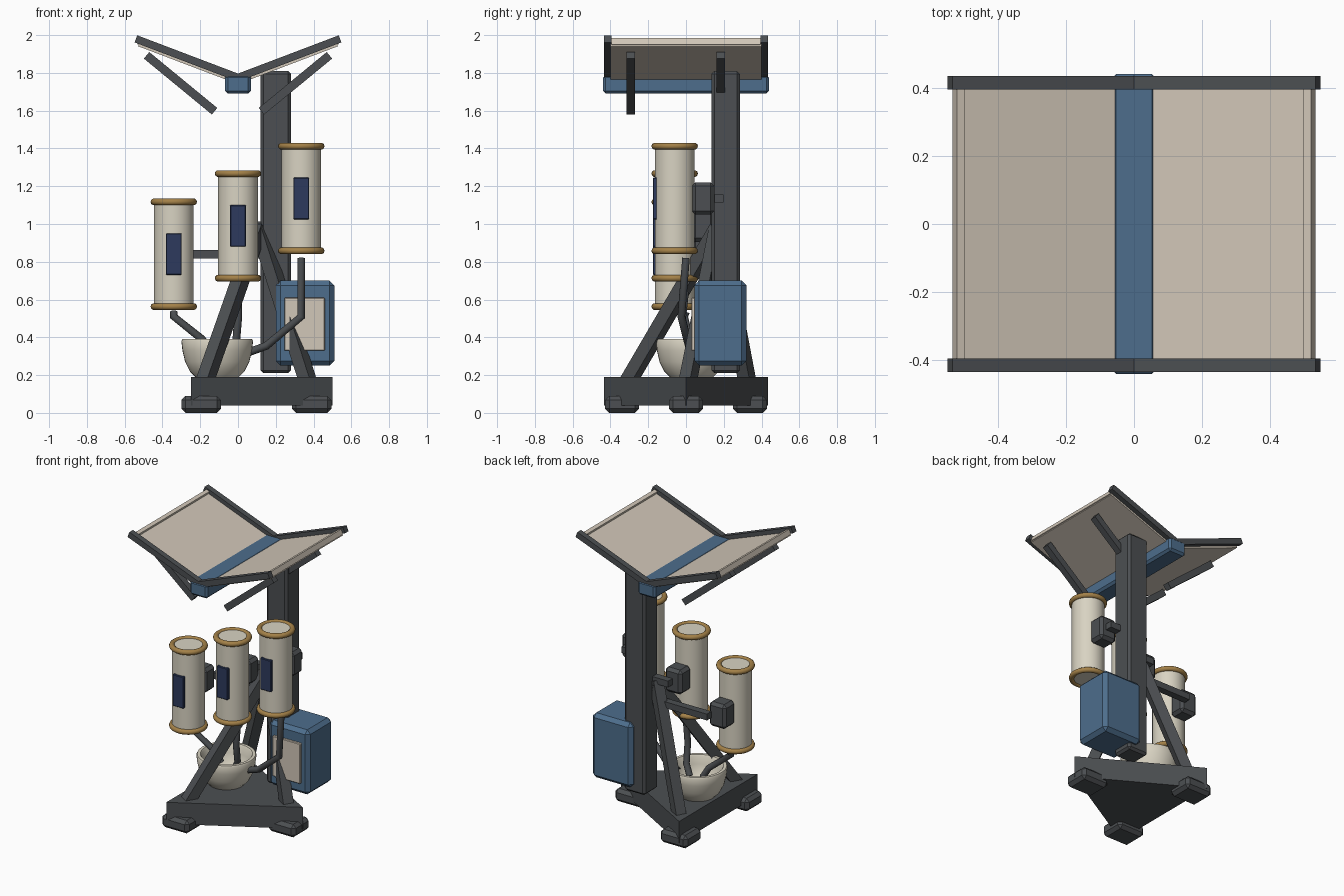
import bpy, bmesh, math
from mathutils import Vector

if "Cube" in bpy.data.objects:
    bpy.data.objects.remove(bpy.data.objects["Cube"])


def mat(name, rgb):
    m = bpy.data.materials.new(name)
    m.diffuse_color = (*rgb, 1)
    m.use_nodes = True
    m.node_tree.nodes["Principled BSDF"].inputs["Base Color"].default_value = m.diffuse_color
    return m


GREY = mat("dark grey", (0.072, 0.078, 0.084))
BLUE = mat("steel blue", (0.075, 0.155, 0.265))
BEIGE = mat("warm beige", (0.64, 0.57, 0.48))
IVORY = mat("ivory", (0.69, 0.65, 0.54))
BRASS = mat("brass", (0.37, 0.22, 0.065))
NAVY = mat("navy", (0.026, 0.042, 0.11))


def finish(name, bm, m, loc=(0, 0, 0), bevel=0, smooth=False):
    bmesh.ops.recalc_face_normals(bm, faces=bm.faces)
    me = bpy.data.meshes.new(name)
    bm.to_mesh(me)
    bm.free()
    me.materials.append(m)
    ob = bpy.data.objects.new(name, me)
    ob.location = loc
    bpy.context.collection.objects.link(ob)
    if bevel:
        b = ob.modifiers.new("bevel", 'BEVEL')
        b.width, b.segments = bevel, 1
    if smooth:
        bpy.ops.object.select_all(action='DESELECT')
        bpy.context.view_layer.objects.active = ob
        ob.select_set(True)
        bpy.ops.object.shade_smooth_by_angle(angle=math.radians(40))
    return ob


def box(name, lo, hi, m, bevel=0):
    lo, hi = Vector(lo), Vector(hi)
    bm = bmesh.new()
    bmesh.ops.create_cube(bm, size=1)
    bmesh.ops.scale(bm, vec=hi - lo, verts=bm.verts)
    return finish(name, bm, m, (lo + hi) / 2, bevel)


def bar(name, a, b, w, t, m, bevel=0):
    """Box from a to b: w is the horizontal width, t the other thickness."""
    a, b = Vector(a), Vector(b)
    bm = bmesh.new()
    bmesh.ops.create_cube(bm, size=1)
    bmesh.ops.scale(bm, vec=(w, t, (b - a).length), verts=bm.verts)
    ob = finish(name, bm, m, (a + b) / 2, bevel)
    ob.rotation_mode = 'QUATERNION'
    ob.rotation_quaternion = (b - a).to_track_quat('Z', 'Y')
    return ob


def lathe(name, profile, loc, m, steps=40, closed=False):
    bm = bmesh.new()
    vs = [bm.verts.new((r, 0, z)) for r, z in profile]
    es = [bm.edges.new(p) for p in zip(vs, vs[1:])]
    if closed:
        es.append(bm.edges.new((vs[-1], vs[0])))
    bmesh.ops.spin(bm, geom=vs + es, cent=(0, 0, 0), axis=(0, 0, 1),
                   angle=2 * math.pi, steps=steps)
    bmesh.ops.remove_doubles(bm, verts=bm.verts, dist=1e-5)
    return finish(name, bm, m, loc, smooth=True)


def tube(name, pts, r, m):
    cu = bpy.data.curves.new(name, 'CURVE')
    cu.dimensions = '3D'
    cu.bevel_depth, cu.bevel_resolution, cu.use_fill_caps = r, 3, True
    sp = cu.splines.new('POLY')
    sp.points.add(len(pts) - 1)
    for p, co in zip(sp.points, pts):
        p.co = (*co, 1)
    cu.materials.append(m)
    ob = bpy.data.objects.new(name, cu)
    bpy.context.collection.objects.link(ob)


# triangular base with a foot under each corner
corners = [(math.cos(a), math.sin(a)) for a in (0, math.tau / 3, 2 * math.tau / 3)]
bm = bmesh.new()
f = bm.faces.new([bm.verts.new((0.5 * c, 0.5 * s, 0.04)) for c, s in corners])
top = bmesh.ops.extrude_face_region(bm, geom=[f])["geom"]
bmesh.ops.translate(bm, vec=(0, 0, 0.15),
                    verts=[v for v in top if isinstance(v, bmesh.types.BMVert)])
finish("base", bm, GREY)
for i, (c, s) in enumerate(corners):
    x, y = 0.39 * c, 0.39 * s
    box(f"foot_{i}", (x - 0.105, y - 0.09, 0), (x + 0.105, y + 0.09, 0.09), GREY, 0.022)
    # strut leaning from the corner to the mast
    bar(f"strut_{i}", (0.385 * c, 0.385 * s, 0.12), (0.11, 0.17, 0.98), 0.07, 0.07, GREY)

# mast and control cabinet
box("mast", (0.12, 0.135, 0.21), (0.28, 0.285, 1.81), GREY, 0.015)
box("cabinet", (0.20, 0.045, 0.25), (0.51, 0.32, 0.70), BLUE, 0.025)
box("cabinet_door", (0.245, 0.028, 0.33), (0.46, 0.06, 0.61), BEIGE, 0.004)

# collecting bowl
lathe("bowl", [(0, 0.185), (0.11, 0.185), (0.145, 0.22), (0.17, 0.27), (0.184, 0.33),
               (0.19, 0.38), (0.185, 0.39), (0.165, 0.39), (0.158, 0.38), (0.15, 0.33),
               (0.13, 0.27), (0.09, 0.225), (0, 0.21)], (-0.11, 0.03, 0), IVORY)

# three canisters at rising heights
for i, (x, z, arm) in enumerate([(-0.34, 0.84, -0.30), (0, 0.99, 0), (0.335, 1.135, 0.36)]):
    lathe(f"canister_{i}", [(0, -0.285), (0.105, -0.285), (0.105, 0.285), (0, 0.285)],
          (x, -0.06, z), IVORY)
    for s in (-1, 1):
        ring = [(0.105 + 0.018 * math.cos(k * math.tau / 10),
                 0.018 * math.sin(k * math.tau / 10)) for k in range(10)]
        lathe(f"canister_ring_{i}_{s}", ring, (x, -0.06, z + s * 0.277), BRASS, closed=True)
    box(f"canister_window_{i}", (x - 0.042, -0.176, z - 0.11),
        (x + 0.042, -0.145, z + 0.11), NAVY, 0.004)
    box(f"canister_bracket_{i}", (x - 0.065, 0.03, z - 0.085),
        (x + 0.065, 0.15, z + 0.085), GREY, 0.02)
    box(f"canister_arm_{i}", (min(arm, 0.2), 0.148, z - 0.022),
        (max(arm, 0.2), 0.198, z + 0.022), GREY)

# drain pipes into the bowl
tube("pipe_left", [(-0.34, 0, 0.535), (-0.34, -0.01, 0.51), (-0.19, 0.02, 0.39), (-0.15, 0.03, 0.32)], 0.021, GREY)
tube("pipe_middle", [(0, 0, 0.68), (0, -0.02, 0.5), (-0.01, 0.01, 0.37), (-0.05, 0.03, 0.3)], 0.021, GREY)
tube("pipe_right", [(0.335, 0, 0.82), (0.335, -0.025, 0.51), (0.15, 0.015, 0.355), (0.04, 0.03, 0.315)], 0.021, GREY)

# V-shaped roof: ridge beam, panels, rails and braces, mirrored in x
box("roof_beam", (-0.068, -0.44, 1.69), (0.068, 0.44, 1.79), BLUE, 0.015)
d = Vector((0.54, 0, 0.205)).normalized()
for side, s in (("left", -1), ("right", 1)):
    def on_slope(along, up, y=0):
        x, z = along * d.x - up * d.z, 1.775 + along * d.z + up * d.x
        return (s * x, y, z)
    bar(f"roof_panel_{side}", on_slope(0.008, -0.02), on_slope(0.553, -0.02),
        0.80, 0.025, BEIGE)
    bar(f"roof_lip_{side}", on_slope(0.535, -0.007), on_slope(0.56, -0.007),
        0.79, 0.036, BEIGE)
    for y in (-0.415, 0.415):
        bar(f"roof_rail_{side}_{y}", on_slope(0, 0, y), on_slope(0.578, 0, y),
            0.04, 0.04, GREY)
    for y in (-0.293, 0.183):
        bar(f"roof_brace_{side}_{y}", (s * 0.484, y, 1.893), (s * 0.124, y, 1.597),
            0.045, 0.045, GREY)
